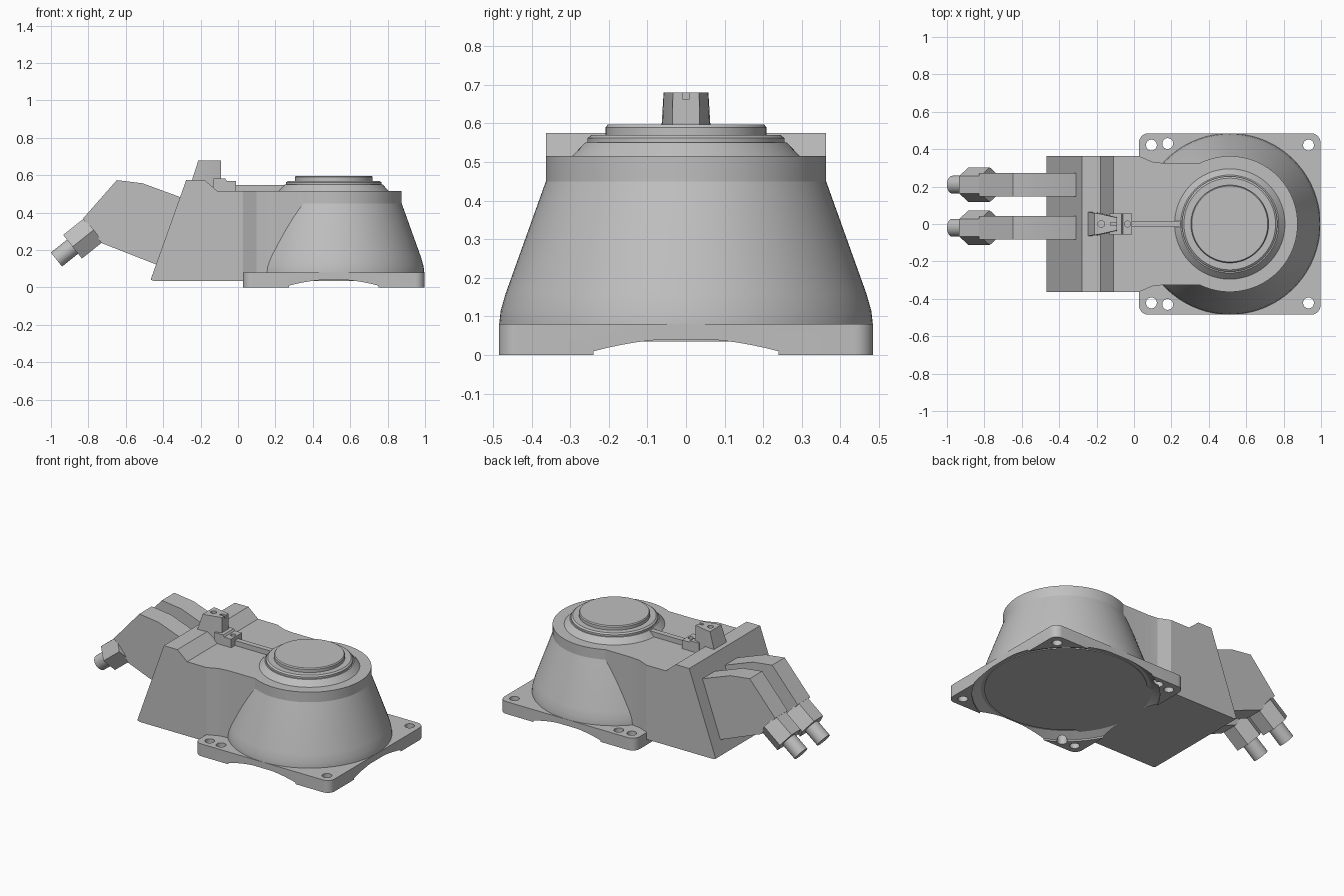
import bpy, bmesh, math
from mathutils import Vector

default = bpy.data.objects.get("Cube")
if default:
    bpy.data.objects.remove(default, do_unlink=True)

# Single material
grey = bpy.data.materials.new("cast_grey")
grey.use_nodes = True
COLOUR = (0.52, 0.52, 0.52, 1.0)
grey.diffuse_color = COLOUR
for node in grey.node_tree.nodes:
    if node.type == "BSDF_PRINCIPLED":
        node.inputs["Base Color"].default_value = COLOUR

CX = 0.512        # axis of the round body
FLOOR = 0.035     # underside of the housing
DECK = 0.515      # top of the housing


def loft(name, rings):
    """Skin a list of equal-length point rings and cap both ends."""
    bm = bmesh.new()
    rows = [[bm.verts.new(p) for p in ring] for ring in rings]
    n = len(rows[0])
    for a, b in zip(rows, rows[1:]):
        for i in range(n):
            j = (i + 1) % n
            bm.faces.new((a[i], a[j], b[j], b[i]))
    bm.faces.new(rows[0])
    bm.faces.new(rows[-1])
    bmesh.ops.recalc_face_normals(bm, faces=bm.faces)
    mesh = bpy.data.meshes.new(name)
    bm.to_mesh(mesh)
    bm.free()
    mesh.materials.append(grey)
    obj = bpy.data.objects.new(name, mesh)
    bpy.context.collection.objects.link(obj)
    return obj


def lathe(name, profile, cx=CX, cy=0.0, segments=96):
    """Revolve (radius, z) points about a vertical axis."""
    turns = [math.tau * i / segments for i in range(segments)]
    return loft(name, [[(cx + r * math.cos(t), cy + r * math.sin(t), z) for t in turns]
                       for r, z in profile])


def side_prism(name, profile, y0, y1):
    """Extrude an (x, z) profile across y."""
    return loft(name, [[(x, y, z) for x, z in profile] for y in (y0, y1)])


def plan_prism(name, plan, z0, z1):
    """Extrude an (x, y) plan upward."""
    return loft(name, [[(x, y, z) for x, y in plan] for z in (z0, z1)])


def mirrored(half):
    """Close a half plan by reflecting it in y."""
    return half + [(x, -y) for x, y in reversed(half)]


def rod(name, start, axis, length, radius, sides):
    """Straight bar along an axis lying in the xz plane."""
    side, up = Vector((0, 1, 0)), axis.cross(Vector((0, 1, 0)))
    turns = [math.tau * i / sides for i in range(sides)]
    ring = [side * radius * math.cos(t) + up * radius * math.sin(t) for t in turns]
    return loft(name, [[start + p for p in ring],
                       [start + axis * length + p for p in ring]])


def boolean(obj, cutter, operation="DIFFERENCE"):
    mod = obj.modifiers.new("cut", "BOOLEAN")
    mod.operation = operation
    mod.solver = "EXACT"
    mod.object = cutter
    bpy.ops.object.select_all(action="DESELECT")
    bpy.context.view_layer.objects.active = obj
    obj.select_set(True)
    bpy.ops.object.modifier_apply(modifier=mod.name)
    bpy.data.objects.remove(cutter, do_unlink=True)


def drill(obj, x, y, radius, z0, z1):
    boolean(obj, lathe("drill", [(radius, z0), (radius, z1)], x, y, 32))


parts = []

# Mounting plate with rounded corners, relieved underside and bolt holes
HALF, CORNER = 0.485, 0.05
plan = []
for k, (sx, sy) in enumerate([(1, 1), (-1, 1), (-1, -1), (1, -1)]):
    for s in range(9):
        t = math.pi / 2 * (k + s / 8)
        plan.append((CX + sx * (HALF - CORNER) + CORNER * math.cos(t),
                     sy * (HALF - CORNER) + CORNER * math.sin(t)))
plate = plan_prism("mounting_plate", plan, 0, 0.08)
boolean(plate, lathe("relief", [(0.541, -0.1), (0.541, 0.01), (0.49, 0.04), (0.3, 0.04)]))
for side in (1, -1):
    for x, y in [(0.933, 0.422), (0.093, 0.422), (0.18, 0.43)]:
        drill(plate, x, side * y, 0.029, -0.1, 0.2)
parts.append(plate)

# Round tapered body
parts.append(lathe("tapered_body", [(0.47, FLOOR), (0.47, 0.07), (0.484, 0.07), (0.484, 0.08),
                                    (0.48, 0.115), (0.467, 0.16), (0.363, 0.45), (0.363, DECK)]))

# Stepped collar and cap
parts.append(lathe("collar", [(0.295, DECK - 0.01), (0.295, DECK), (0.262, 0.55),
                              (0.255, 0.55), (0.255, 0.562), (0.245, 0.57), (0.2, 0.57)]))
parts.append(lathe("cap", [(0.208, 0.56), (0.208, 0.59), (0.203, 0.597)]))

# Side housing: side profile trimmed by the necked plan
housing = side_prism("side_housing", [(-0.45, FLOOR), (-0.26, 0.575), (-0.18, 0.575),
                                      (-0.11, DECK), (CX, DECK), (CX, FLOOR)], -0.5, 0.5)
neck = mirrored([(-0.6, 0.363), (0.027, 0.363), (0.1, 0.332), (0.165, 0.325), (0.6, 0.325)])
boolean(housing, plan_prism("neck", neck, -0.2, 0.9), "INTERSECT")
parts.append(housing)

# Slanted end plate
parts.append(side_prism("end_plate", [(-0.467, 0.042), (-0.277, 0.575), (-0.26, 0.575),
                                      (-0.45, FLOOR)], -0.363, 0.363))

# Latch block on the deck, with slot and hole
low = mirrored([(-0.265, 0.068), (-0.2, 0.064), (-0.09, 0.037)])
high = mirrored([(-0.212, 0.058), (-0.195, 0.057), (-0.092, 0.034)])
latch = loft("latch_block", [[(x, y, DECK) for x, y in low], [(x, y, 0.68) for x, y in high]])
boolean(latch, plan_prism("slot", mirrored([(-0.125, 0.009), (-0.05, 0.009)]), 0.663, 0.75))
drill(latch, -0.175, 0, 0.018, 0.65, 0.75)
parts.append(latch)

# Low keeper in front of the latch
keeper = side_prism("latch_keeper", [(-0.13, 0.5), (-0.13, 0.582), (-0.068, 0.582),
                                     (-0.06, 0.57), (-0.01, 0.57), (-0.01, 0.5)], -0.055, 0.055)
drill(keeper, -0.035, 0, 0.016, 0.545, 0.7)
parts.append(keeper)

# Rail joining keeper and collar
parts.append(side_prism("deck_rail", [(-0.02, 0.5), (-0.02, 0.547), (0.3, 0.547), (0.3, 0.5)],
                        -0.017, 0.017))

# Two cable outlets: angled box, hexagonal nut and round stub
OUTLET = [(-0.3, 0.48), (-0.51, 0.557), (-0.648, 0.574), (-0.83, 0.367),
          (-0.728, 0.237), (-0.43, 0.12)]
axis = Vector((-0.78, 0, -0.62)).normalized()
for label, y in [("left", 0.21), ("right", -0.02)]:
    parts.append(side_prism("outlet_box_" + label, OUTLET, y - 0.064, y + 0.064))
    base = Vector((-0.779, y, 0.302))
    parts.append(rod("outlet_nut_" + label, base - axis * 0.01, axis, 0.145, 0.093, 6))
    parts.append(rod("outlet_stub_" + label, base + axis * 0.1, axis, 0.145, 0.048, 32))

# Smooth the round walls and keep real edges sharp
bpy.ops.object.select_all(action="DESELECT")
for obj in parts:
    obj.select_set(True)
bpy.context.view_layer.objects.active = parts[0]
bpy.ops.object.shade_smooth_by_angle(angle=math.radians(15))
